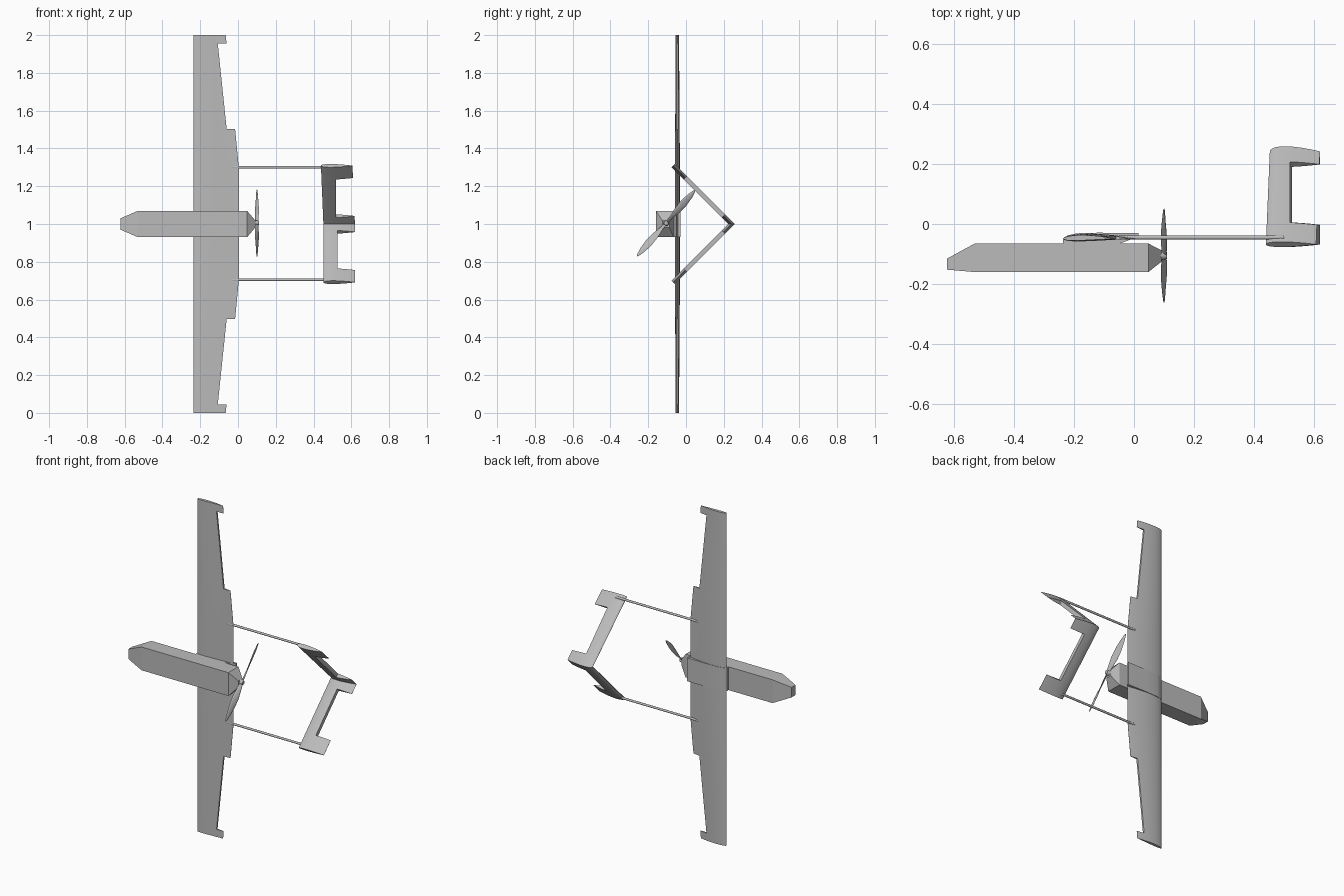
import bpy, bmesh, math
from mathutils import Matrix, Vector

cube = bpy.data.objects.get("Cube")
if cube:
    bpy.data.objects.remove(cube, do_unlink=True)

grey = bpy.data.materials.new("matte_grey")
grey.use_nodes = True
COLOUR = (0.5, 0.5, 0.5, 1)
grey.diffuse_color = COLOUR
grey.node_tree.nodes["Principled BSDF"].inputs["Base Color"].default_value = COLOUR


def loft(name, rings, smooth=False):
    """Skin equal-sized rings and cap both ends."""
    bm = bmesh.new()
    loops = [[bm.verts.new(p) for p in ring] for ring in rings]
    n = len(loops[0])
    for a, b in zip(loops, loops[1:]):
        for i in range(n):
            j = (i + 1) % n
            bm.faces.new((a[i], a[j], b[j], b[i]))
    bm.faces.new(loops[0])
    bm.faces.new(loops[-1])
    bmesh.ops.recalc_face_normals(bm, faces=bm.faces)
    mesh = bpy.data.meshes.new(name)
    bm.to_mesh(mesh)
    bm.free()
    mesh.materials.append(grey)
    obj = bpy.data.objects.new(name, mesh)
    bpy.context.collection.objects.link(obj)
    if smooth:
        bpy.ops.object.select_all(action='DESELECT')
        bpy.context.view_layer.objects.active = obj
        obj.select_set(True)
        bpy.ops.object.shade_smooth_by_angle(angle=math.radians(35))
    return obj


def airfoil(thick, camber, steps=14):
    """Unit-chord section: over the top to the nose, back underneath."""
    us = [(1 - math.cos(math.pi * i / steps)) / 2 for i in range(steps + 1)]

    def half(u):
        return 5 * thick * (0.297 * math.sqrt(u) - 0.126 * u - 0.352 * u**2
                            + 0.284 * u**3 - 0.1 * u**4)

    def mean(u):
        return camber * 4 * u * (1 - u)
    top = [(u, mean(u) + half(u)) for u in reversed(us)]
    return top + [(u, mean(u) - half(u)) for u in us[1:]]


def cut(target, name, outline, depth, matrix=Matrix()):
    """Subtract a prism: outline in x and z, depth along y."""
    rings = [[matrix @ Vector((x, d, z)) for x, z in outline] for d in (-depth, depth)]
    cutter = loft(name, rings)
    cutter.hide_render = True
    cutter.hide_set(True)
    mod = target.modifiers.new(name, 'BOOLEAN')
    mod.operation = 'DIFFERENCE'
    mod.solver = 'EXACT'
    mod.object = cutter


def rod(name, x0, x1, y, z, r0, r1, sides=16):
    angles = [math.tau * i / sides for i in range(sides)]
    return loft(name, [[(x, y + r * math.cos(a), z + r * math.sin(a)) for a in angles]
                       for x, r in ((x0, r0), (x1, r1))], True)


# Fuselage: square pod with tapered nose and tail
sections = [(-0.622, -0.152, -0.115, 0.03), (-0.53, -0.16, -0.065, 0.07),
            (0.048, -0.16, -0.065, 0.07), (0.092, -0.125, -0.088, 0.018)]
loft("fuselage", [[(x, lo, 1 - w), (x, hi, 1 - w), (x, hi, 1 + w), (x, lo, 1 + w)]
                  for x, lo, hi, w in sections])

# Wing: straight leading edge, tapered trailing edge
LEAD = -0.235
half_span = [(0.3, 0.004), (0.5, -0.015), (1.0, -0.065)]
stations = [(1 - s, t) for s, t in reversed(half_span)] + [(1 + s, t) for s, t in half_span]
section = airfoil(0.105, 0.02)
wing = loft("wing", [[(LEAD + u * (t - LEAD), -0.049 + v * (t - LEAD), z)
                      for u, v in section] for z, t in stations], True)
for side, label in ((1, "upper"), (-1, "lower")):
    outline = [(-0.06, 0.503), (0.1, 0.503), (0.1, 0.955), (-0.107, 0.955)]
    cut(wing, label + "_aileron_cutter", [(x, 1 + side * s) for x, s in outline], 0.2)

# Saddle clamping the wing to the fuselage
saddle = [(-0.236, -0.066), (-0.237, -0.05), (-0.222, -0.038), (-0.19, -0.031),
          (-0.12, -0.029), (0.015, -0.03), (0.015, -0.042), (-0.05, -0.066)]
loft("wing_saddle", [[(x, y, z) for x, y in saddle] for z in (0.93, 1.07)], True)

# Tail booms
for z, label in ((1.3, "upper"), (0.705, "lower")):
    rod(label + "_tail_boom", -0.05, 0.5, -0.045, z, 0.0065, 0.0065)

# Inverted V tail, mitred at the apex, with control surface openings
tail_section = airfoil(0.15, 0)
APEX, REACH, CHORD = 0.241, 0.309, 0.167
R = math.sqrt(0.5)
for side, label, shift in ((1, "upper", -0.01), (-1, "lower", 0.003)):
    root = [(0.452 + u * CHORD, APEX + v * CHORD / R, 1) for u, v in tail_section]
    tip = [(0.449 + shift + u * CHORD, APEX - REACH + v * CHORD * R,
            1 + side * (REACH + v * CHORD * R)) for u, v in tail_section]
    panel = loft(label + "_tail_panel", [root, tip], True)
    along = Vector((0, -R, side * R))
    normal = Vector((0, R, side * R))
    frame = Matrix((Vector((1, 0, 0)), normal, along)).transposed().to_4x4()
    frame.translation = (0, APEX, 1)
    hinge = 0.524 + shift / 2
    cut(panel, label + "_tail_cutter", [(hinge, 0.06), (0.8, 0.06), (0.8, 0.345),
                                        (hinge, 0.345)], 0.04, frame)

# Propeller hub and two twisted blades
HUB = Vector((0.1, -0.105, 1.005))
rod("propeller_hub", 0.085, 0.11, HUB.y, HUB.z, 0.018, 0.011)
blade = [(0.0, 0.008, 55), (0.04, 0.013, 48), (0.09, 0.02, 32), (0.14, 0.021, 22),
         (0.19, 0.015, 16), (0.222, 0.007, 13), (0.234, 0.002, 12)]
for side, label in ((1, "upper"), (-1, "lower")):
    out = Vector((0, 0.66, 0.75)) * side
    across = Vector((1, 0, 0)).cross(out)
    rings = []
    for dist, width, twist in blade:
        a = math.radians(twist)
        wide = across * math.cos(a) + Vector((math.sin(a), 0, 0))
        thin = Vector((math.cos(a), 0, 0)) - across * math.sin(a)
        rings.append([HUB + out * dist + wide * width * math.cos(b)
                      + thin * min(0.003, width) * math.sin(b)
                      for b in (math.tau * i / 12 for i in range(12))])
    loft(label + "_propeller_blade", rings, True)
